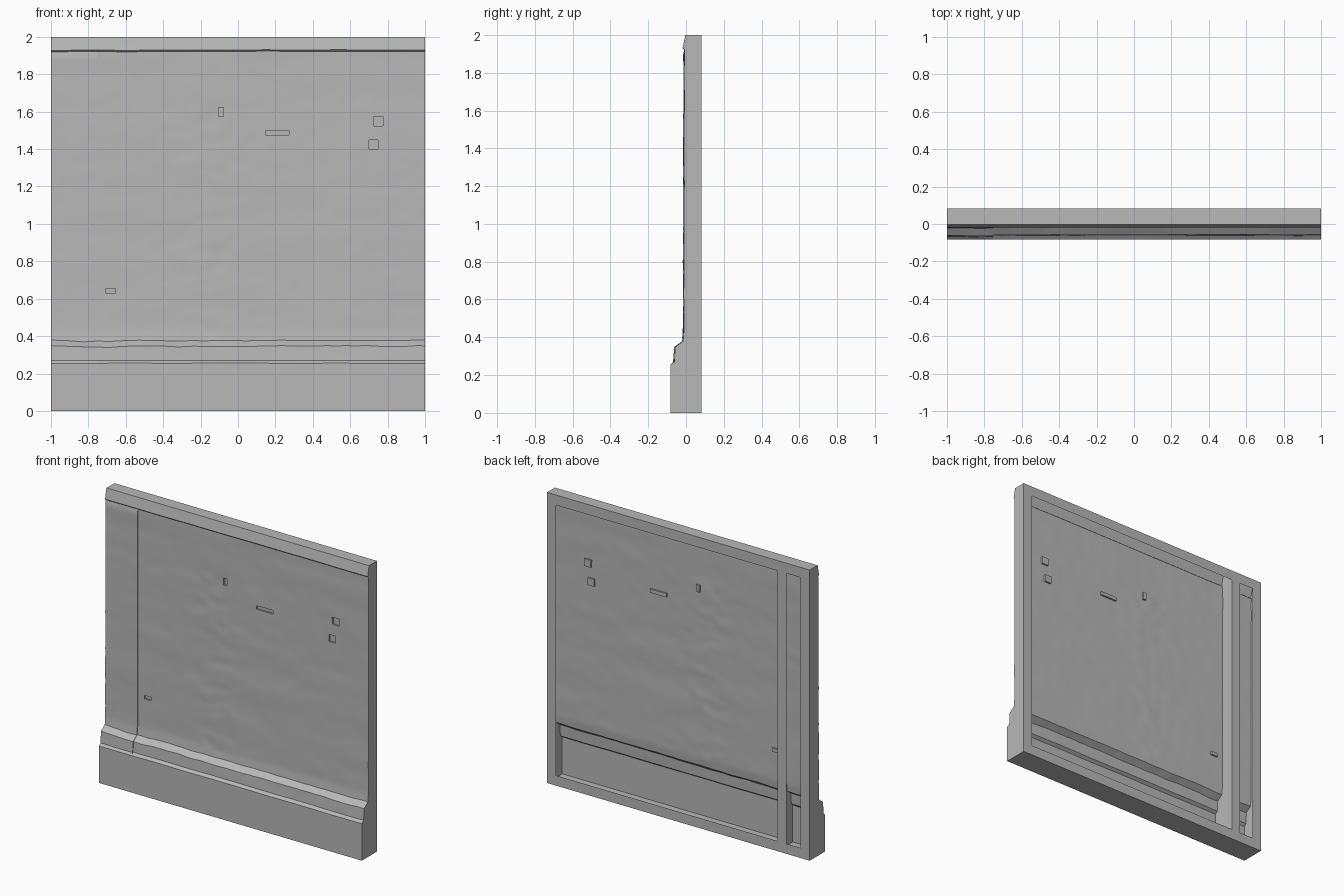
import bpy, bmesh, math
from mathutils import Vector, noise

cube = bpy.data.objects.get("Cube")
if cube:
    bpy.data.objects.remove(cube, do_unlink=True)

BACK = 0.083    # rear plane
SEAM = -0.755   # joint between the narrow and the wide panel
RIM = 0.07      # width of the rear flanges

grey = bpy.data.materials.new("plaster grey")
grey.use_nodes = True
colour = (0.48, 0.48, 0.48, 1)
grey.diffuse_color = colour
grey.node_tree.nodes["Principled BSDF"].inputs["Base Color"].default_value = colour

# Wall profile (z, y): plinth, ledge, skirting, wall face, sloped top trim
PROFILE = [(0, -.082), (.255, -.082), (.27, -.062), (.345, -.058), (.375, -.017),
           (.43, -.011), (1.922, -.009), (1.93, -.018), (2, -.003)]

# Chipped pits: x, z, half width, half height
PITS = [(.75, 1.55, .018, .025), (.73, 1.43, .025, .018), (-.1, 1.6, .015, .015),
        (-.68, .64, .015, .018), (.21, 1.48, .06, .018)]


def profile_rows(step=0.025):
    rows = []
    for (z0, y0), (z1, y1) in zip(PROFILE, PROFILE[1:]):
        n = max(1, math.ceil((z1 - z0) / step))
        rows += [(z0 + (z1 - z0) * k / n, y0 + (y1 - y0) * k / n) for k in range(n)]
    return rows + [PROFILE[-1]]


def worn_point(x, z, y, offset):
    """Point on the hand-worn front surface."""
    broad = noise.noise(Vector((x * 3, z * 7, offset)))
    fine = noise.noise(Vector((x * 11, z * 17, 4)))
    patch = math.exp(-((x + .17) / .13) ** 2) * (.4 < z < 1.6)
    if .26 < z < 1.92:
        y += .002 * broad + (.001 + .003 * patch) * fine + offset
    if .34 < z < .5:
        z += .009 * broad + .004 * fine
    elif 1.9 < z < 1.99:
        z += .003 * broad
    elif .24 < z < .3:
        z += .003 * broad
    return x, y, z


def finish(bm, name, smooth):
    mesh = bpy.data.meshes.new(name)
    bm.to_mesh(mesh)
    bm.free()
    mesh.materials.append(grey)
    obj = bpy.data.objects.new(name, mesh)
    bpy.context.collection.objects.link(obj)
    if smooth:
        bpy.ops.object.select_all(action='DESELECT')
        obj.select_set(True)
        bpy.context.view_layer.objects.active = obj
        bpy.ops.object.shade_smooth_by_angle(angle=math.radians(30))


def wall_shell(name, x0, x1, offset, open_left):
    """Worn front skin with side, top and bottom walls running to the rear plane."""
    bm = bmesh.new()
    columns = max(2, round((x1 - x0) / .025))
    grid = []
    for z, y in profile_rows():
        xs = [x0 + (x1 - x0) * i / columns for i in range(columns + 1)]
        grid.append([bm.verts.new(worn_point(x, z, y, offset)) for x in xs])
    for low, high in zip(grid, grid[1:]):
        for i in range(columns):
            bm.faces.new((low[i], low[i + 1], high[i + 1], high[i]))

    # Border walls, omitting the shared wall on the wide panel
    border = [e for e in bm.edges if e.is_boundary
              and not (open_left and all(abs(v.co.x - x0) < 1e-4 for v in e.verts))]
    made = bmesh.ops.extrude_edge_only(bm, edges=border)["geom"]
    for item in made:
        if isinstance(item, bmesh.types.BMVert):
            item.co.y = BACK

    # Chipped pits pushed into the skin
    for px, pz, hw, hh in PITS:
        chosen = []
        for f in bm.faces:
            c = f.calc_center_median()
            if abs(c.x - px) < hw and abs(c.z - pz) < hh and f.normal.y <= 0 and c.y < .02:
                chosen.append(f)
        if chosen:
            geom = bmesh.ops.extrude_face_region(bm, geom=chosen)["geom"]
            verts = [g for g in geom if isinstance(g, bmesh.types.BMVert)]
            bmesh.ops.translate(bm, verts=verts, vec=(0, .012, 0))
            bmesh.ops.delete(bm, geom=chosen, context='FACES_ONLY')
    bmesh.ops.recalc_face_normals(bm, faces=bm.faces)
    # The front must face -y
    front = [f for f in bm.faces if abs(f.normal.y) > .9]
    if sum(f.normal.y for f in front) > 0:
        bmesh.ops.reverse_faces(bm, faces=bm.faces)
    finish(bm, name, True)


def rear_flange(name, x0, x1, z0, z1):
    bm = bmesh.new()
    corners = [(x1, z0), (x0, z0), (x0, z1), (x1, z1)]
    bm.faces.new([bm.verts.new((x, BACK, z)) for x, z in corners])
    finish(bm, name, False)


wall_shell("narrow_wall_panel", -1, SEAM, -.005, False)
wall_shell("wide_wall_panel", SEAM, 1, 0, True)

# Rear flanges around the two openings
rear_flange("bottom_rear_flange", -1, 1, 0, RIM)
rear_flange("top_rear_flange", -1, 1, 2 - RIM, 2)
for name, x0, x1 in [("right_rear_flange", -1, -1 + RIM),
                     ("dividing_rear_flange", SEAM - RIM, SEAM),
                     ("left_rear_flange", 1 - RIM, 1)]:
    rear_flange(name, x0, x1, RIM, 2 - RIM)
